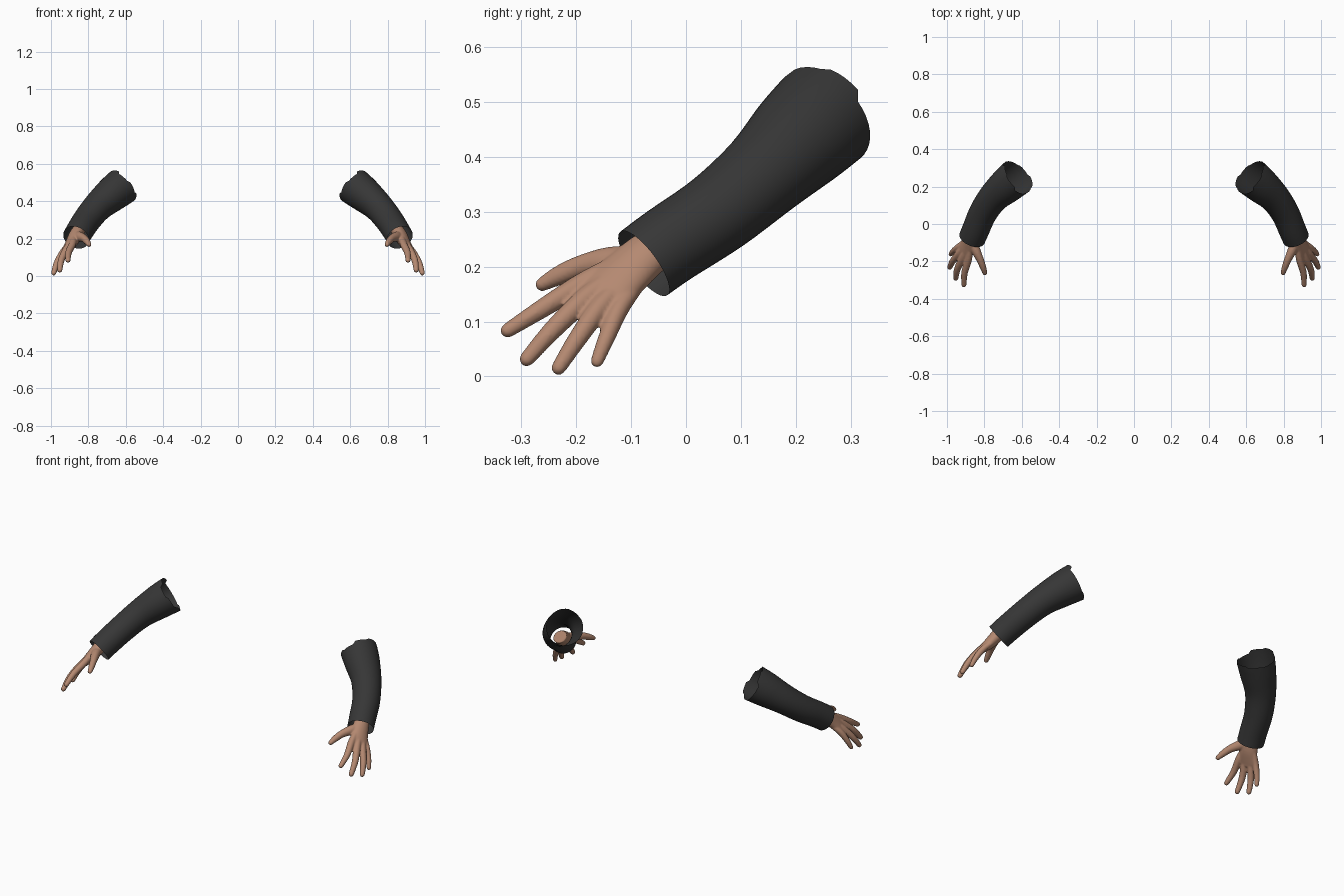
import bpy, bmesh, math
from mathutils import Vector

if "Cube" in bpy.data.objects:
    bpy.data.objects.remove(bpy.data.objects["Cube"])

ACROSS = Vector((0.515, 0.72, -0.46)).normalized()   # thumb side to little finger side


def material(name, rgb):
    m = bpy.data.materials.new(name)
    m.diffuse_color = (*rgb, 1)
    m.use_nodes = True
    m.node_tree.nodes["Principled BSDF"].inputs["Base Color"].default_value = m.diffuse_color
    return m


skin = material("warm skin", (0.46, 0.25, 0.165))
cloth = material("charcoal cloth", (0.037, 0.037, 0.037))


def spline(keys, steps):
    """Catmull-Rom interpolation of (x, y, z, half width, half thickness)."""
    out = []
    for i in range(len(keys) - 1):
        p = [keys[max(i - 1, 0)], keys[i], keys[i + 1], keys[min(i + 2, len(keys) - 1)]]
        for s in range(steps):
            t = s / steps
            out.append([0.5 * (2 * b + (c - a) * t + (2 * a - 5 * b + 4 * c - d) * t * t
                               + (3 * b - a - 3 * c + d) * t ** 3) for a, b, c, d in zip(*p)])
    return out + [list(keys[-1])]


def loft(bm, keys, sides, steps, caps=True, end_offset=None):
    """Sweep an oval along the keys; closed ends are rounded off."""
    pts = spline(keys, steps)
    centres = [Vector(p[:3]) for p in pts]
    rings = []

    def ring(c, d, a, b, offset=None):
        u = (ACROSS - d * ACROSS.dot(d)).normalized()
        v = d.cross(u)
        vs = []
        for k in range(sides):
            ang = math.tau * k / sides
            co = c + u * a * math.cos(ang) + v * b * math.sin(ang)
            vs.append(bm.verts.new(co + d * (offset(k) if offset else 0)))
        rings.append(vs)

    last = len(pts) - 1
    for i, p in enumerate(pts):
        d = (centres[min(i + 1, last)] - centres[max(i - 1, 0)]).normalized()
        ring(centres[i], d, p[3], p[4], end_offset if i == last else None)
    if caps:
        for ang in (30, 60, 80):
            s, c = math.sin(math.radians(ang)), math.cos(math.radians(ang))
            ring(centres[-1] + d * p[4] * s, d, p[3] * c, p[4] * c)
    for r0, r1 in zip(rings, rings[1:]):
        for k in range(sides):
            n = (k + 1) % sides
            bm.faces.new((r0[k], r0[n], r1[n], r1[k]))
    if caps:
        bm.faces.new(rings[0][::-1])
        bm.faces.new(rings[-1])


def finish(bm, name, mat, remesh=False):
    bmesh.ops.recalc_face_normals(bm, faces=bm.faces)
    me = bpy.data.meshes.new(name)
    bm.to_mesh(me)
    bm.free()
    me.materials.append(mat)
    for f in me.polygons:
        f.use_smooth = True
    ob = bpy.data.objects.new(name, me)
    bpy.context.collection.objects.link(ob)
    if remesh:
        r = ob.modifiers.new("blend", 'REMESH')
        r.mode = 'VOXEL'
        r.voxel_size = 0.004
        r.use_smooth_shade = True
        s = ob.modifiers.new("soften", 'SMOOTH')
        s.factor = 0.5
        s.iterations = 5
    m = ob.modifiers.new("other side", 'MIRROR')
    m.use_mirror_merge = False
    return ob


# Sleeves: open tubes from cuff to ragged upper edge
bm = bmesh.new()
sleeve = [
    (0.866, -0.077, 0.206, 0.072, 0.072),
    (0.846, -0.030, 0.240, 0.073, 0.073),
    (0.807, 0.060, 0.300, 0.076, 0.075),
    (0.750, 0.143, 0.370, 0.083, 0.080),
    (0.680, 0.207, 0.432, 0.097, 0.093),
    (0.628, 0.250, 0.473, 0.102, 0.100),
]
steps_up = (0.0, 0.006, 0.016, 0.004, -0.006, 0.010, 0.018, 0.0)
loft(bm, sleeve, 40, 5, caps=False, end_offset=lambda k: steps_up[k // 5])
finish(bm, "sleeves", cloth)

# Hands: palm, four fingers and thumb blended into one skin
bm = bmesh.new()
palm = [
    (0.838, -0.005, 0.262, 0.040, 0.032),
    (0.864, -0.066, 0.226, 0.044, 0.035),
    (0.886, -0.115, 0.184, 0.050, 0.031),
    (0.909, -0.153, 0.150, 0.053, 0.022),
    (0.918, -0.172, 0.132, 0.046, 0.014),
]
loft(bm, palm, 24, 4)
# wrist-side start, knuckle, middle joint, tip
fingers = [
    ((0.875, -0.130, 0.205), (0.886, -0.192, 0.168), (0.906, -0.262, 0.124), (0.909, -0.325, 0.084), 0.0175),
    ((0.890, -0.120, 0.190), (0.914, -0.178, 0.147), (0.944, -0.240, 0.088), (0.953, -0.290, 0.032), 0.0180),
    ((0.897, -0.105, 0.175), (0.931, -0.152, 0.132), (0.968, -0.197, 0.070), (0.985, -0.232, 0.016), 0.0175),
    ((0.899, -0.090, 0.165), (0.938, -0.122, 0.122), (0.966, -0.145, 0.070), (0.980, -0.162, 0.028), 0.0155),
]
for *joints, r in fingers:
    scale = (0.9, 1.12, 1.0, 0.78)
    loft(bm, [(*p, r * s, r * s) for p, s in zip(joints, scale)], 14, 5)
# thumb
loft(bm, [
    (0.866, -0.085, 0.212, 0.026, 0.026),
    (0.847, -0.138, 0.210, 0.027, 0.025),
    (0.823, -0.190, 0.201, 0.021, 0.020),
    (0.807, -0.232, 0.184, 0.018, 0.017),
    (0.797, -0.262, 0.168, 0.013, 0.013),
], 14, 5)
finish(bm, "hands", skin, remesh=True)
